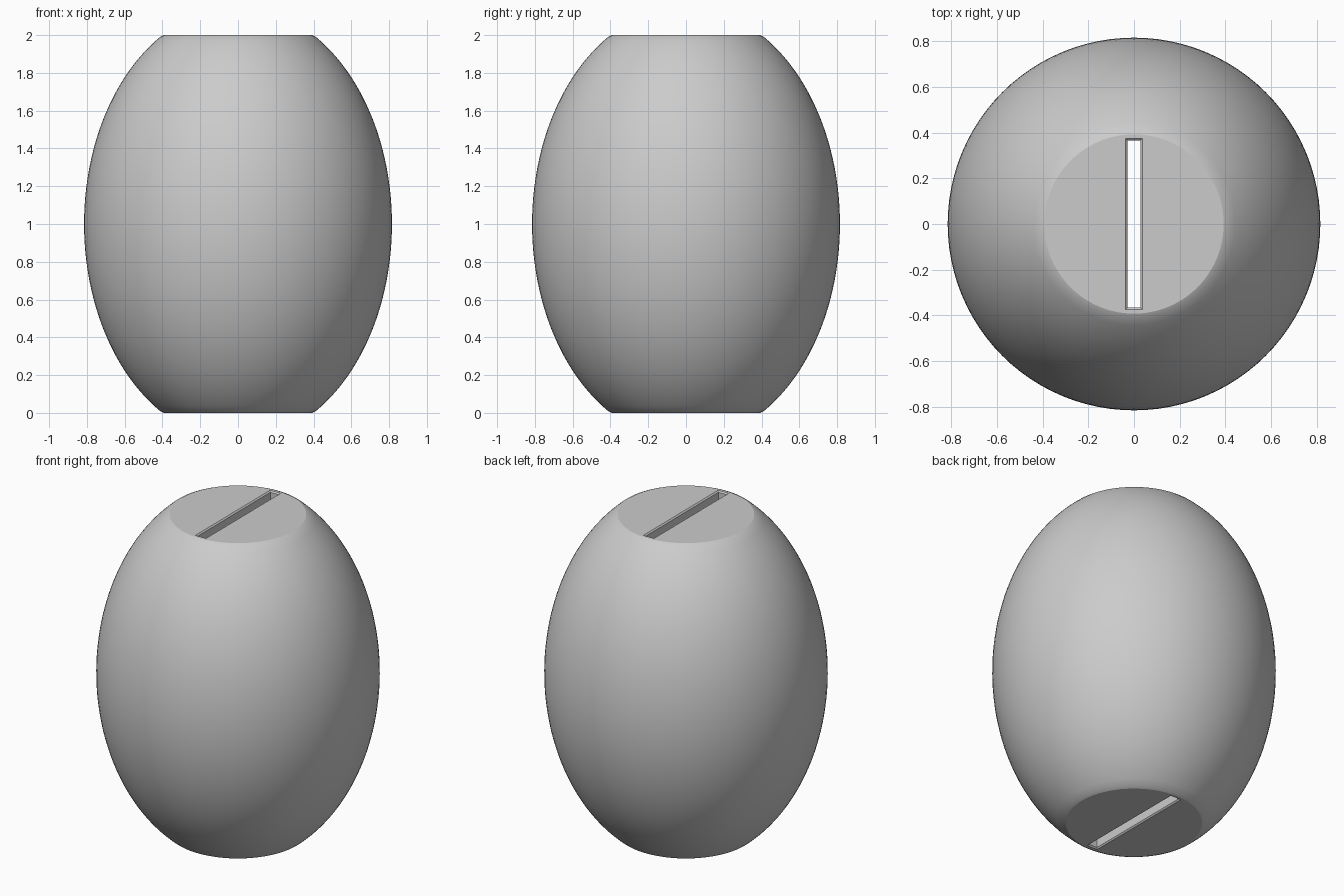
import bpy, bmesh, math

old = bpy.data.objects.get("Cube")
if old:
    bpy.data.objects.remove(old, do_unlink=True)

grey = bpy.data.materials.new("plain grey")
grey.use_nodes = True
colour = (0.6, 0.6, 0.6, 1)
grey.diffuse_color = colour
grey.node_tree.nodes["Principled BSDF"].inputs["Base Color"].default_value = colour


def lofted(name, rings):
    """Closed solid joining rings of points from bottom to top."""
    bm = bmesh.new()
    loops = [[bm.verts.new(p) for p in ring] for ring in rings]
    n = len(loops[0])
    for a, b in zip(loops, loops[1:]):
        for i in range(n):
            j = (i + 1) % n
            bm.faces.new((a[i], a[j], b[j], b[i]))
    bm.faces.new(loops[0][::-1])
    bm.faces.new(loops[-1])
    mesh = bpy.data.meshes.new(name)
    bm.to_mesh(mesh)
    bm.free()
    mesh.materials.append(grey)
    obj = bpy.data.objects.new(name, mesh)
    bpy.context.collection.objects.link(obj)
    return obj


def circle(r, z, n=96):
    return [(r * math.cos(2 * math.pi * i / n), r * math.sin(2 * math.pi * i / n), z)
            for i in range(n)]


def rectangle(x, y, z):
    return [(-x, -y, z), (x, -y, z), (x, y, z), (-x, y, z)]


# Ellipsoid body, cut flat at both ends with softened rims
RADIUS, HALF_HEIGHT, STEPS = 0.815, 1.148, 48
limit = math.asin(0.99 / HALF_HEIGHT)
profile = [(0.392, 0)]
for i in range(STEPS + 1):
    t = limit * (2 * i / STEPS - 1)
    profile.append((RADIUS * math.cos(t), 1 + HALF_HEIGHT * math.sin(t)))
profile.append((0.392, 2))
body = lofted("bead_body", [circle(r, z) for r, z in profile])

# Flat slot running right through, with chamfered mouths
X, Y, C = 0.029, 0.366, 0.008
slot = lofted("slot_cutter", [
    rectangle(X + 2 * C, Y + 2 * C, -C), rectangle(X, Y, C),
    rectangle(X, Y, 2 - C), rectangle(X + 2 * C, Y + 2 * C, 2 + C)])
slot.hide_render = True
cut = body.modifiers.new("slot", "BOOLEAN")
cut.operation = "DIFFERENCE"
cut.solver = "EXACT"
cut.object = slot

bpy.ops.object.select_all(action="DESELECT")
body.select_set(True)
bpy.context.view_layer.objects.active = body
bpy.ops.object.modifier_apply(modifier=cut.name)
bpy.data.objects.remove(slot, do_unlink=True)
bpy.ops.object.shade_smooth_by_angle(angle=math.radians(20))
